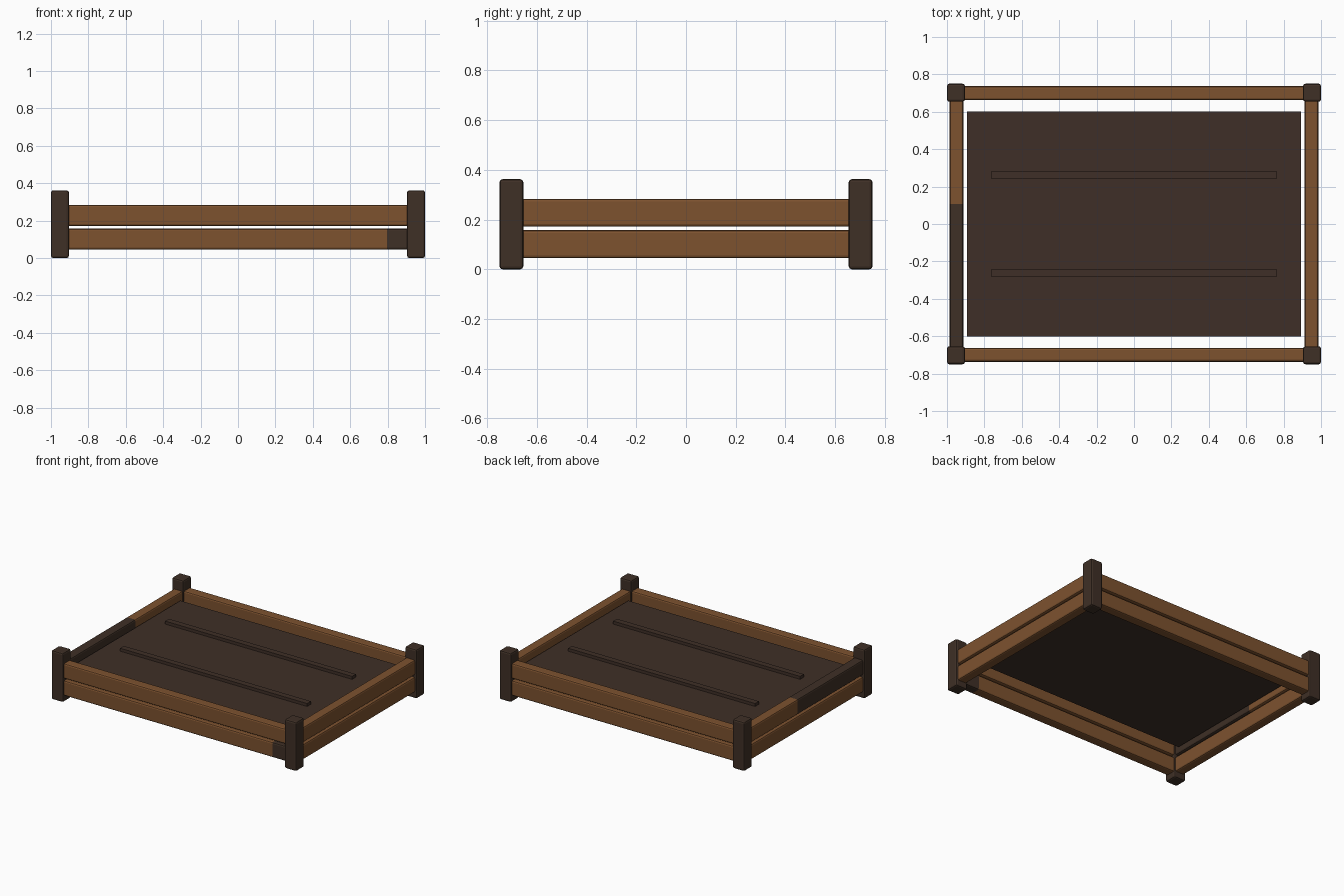
import bpy, bmesh

if "Cube" in bpy.data.objects:
    bpy.data.objects.remove(bpy.data.objects["Cube"])


def material(name, rgb):
    m = bpy.data.materials.new(name)
    m.diffuse_color = (*rgb, 1)
    m.use_nodes = True
    m.node_tree.nodes["Principled BSDF"].inputs["Base Color"].default_value = m.diffuse_color
    return m


WOOD = material("brown wood", (0.205, 0.084, 0.028))
DARK = material("dark timber", (0.049, 0.029, 0.019))
SOIL = material("soil brown", (0.049, 0.028, 0.020))


def box(name, lo, hi, mat, bevel=0.0, along=None):
    """Box between two corners; bevels all edges, or only those along one axis."""
    bm = bmesh.new()
    bmesh.ops.create_cube(bm, size=1)
    for v in bm.verts:
        v.co = [(a + b) / 2 + c * (b - a) for a, b, c in zip(lo, hi, v.co)]
    if bevel:
        edges = [e for e in bm.edges if along is None
                 or abs((e.verts[0].co - e.verts[1].co)[along]) > 1e-5]
        bmesh.ops.bevel(bm, geom=edges, offset=bevel, segments=2,
                        profile=0.5, affect='EDGES')
    mesh = bpy.data.meshes.new(name)
    bm.to_mesh(mesh)
    bm.free()
    mesh.materials.append(mat)
    ob = bpy.data.objects.new(name, mesh)
    bpy.context.collection.objects.link(ob)
    return ob


PX, PY, PH = 0.952, 0.702, 0.048      # post centres and half width
RX, RY, RH = 0.949, 0.700, 0.0365     # rail centres and half thickness
END_X, END_Y = 0.91, 0.66             # rail ends, tucked into the posts
LEVELS = {"lower": (0.045, 0.157), "upper": (0.171, 0.283)}

# corner posts
for sx, side in ((-1, "left"), (1, "right")):
    for sy, face in ((-1, "front"), (1, "back")):
        box(f"{face}_{side}_post", (sx * PX - PH, sy * PY - PH, 0),
            (sx * PX + PH, sy * PY + PH, 0.362), DARK, 0.012)


# rails, split where a length is darkened
def rail(name, axis, centre, level, cuts, mats):
    z0, z1 = LEVELS[level]
    for i, mat in enumerate(mats):
        a, b = cuts[i], cuts[i + 1]
        if axis == 0:
            lo, hi = (a, centre - RH, z0), (b, centre + RH, z1)
        else:
            lo, hi = (centre - RH, a, z0), (centre + RH, b, z1)
        part = name if mat is WOOD else name + "_dark_end"
        box(part, lo, hi, mat, 0.011, axis)


for level in LEVELS:
    if level == "lower":
        rail("front_lower_rail", 0, -RY, level, (-END_X, 0.797, END_X), (WOOD, DARK))
        rail("left_lower_rail", 1, -RX, level, (-END_Y, END_Y), (WOOD,))
    else:
        rail("front_upper_rail", 0, -RY, level, (-END_X, END_X), (WOOD,))
        rail("left_upper_rail", 1, -RX, level, (-END_Y, 0.107, END_Y), (DARK, WOOD))
    rail(f"back_{level}_rail", 0, RY, level, (-END_X, END_X), (WOOD,))
    rail(f"right_{level}_rail", 1, RX, level, (-END_Y, END_Y), (WOOD,))

# soil slab and its two furrow ridges
box("soil", (-0.892, -0.602, 0.20), (0.892, 0.602, 0.24), SOIL)
for y, side in ((-0.262, "front"), (0.262, "back")):
    box(f"{side}_soil_ridge", (-0.763, y - 0.022, 0.235),
        (0.763, y + 0.022, 0.262), SOIL)
